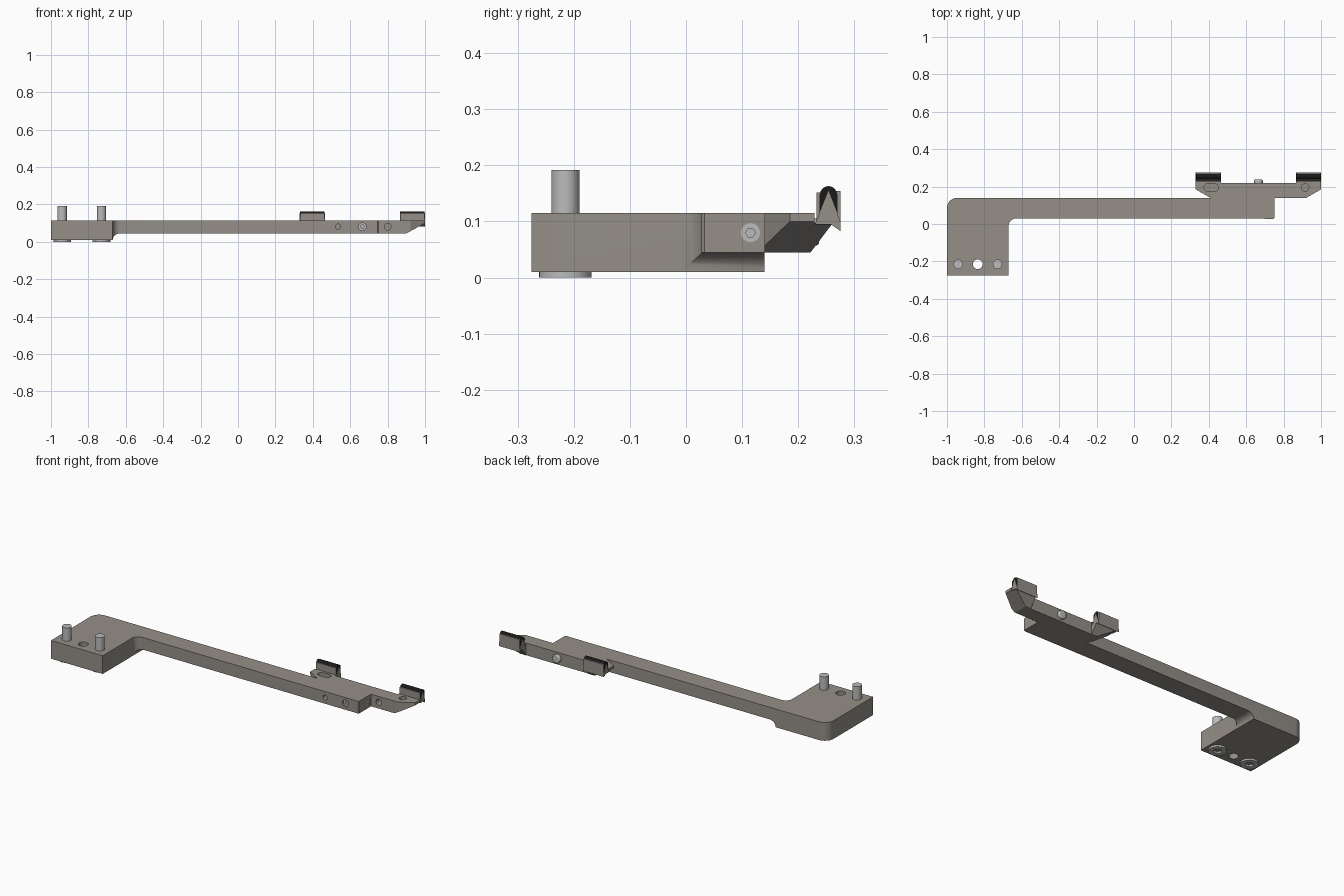
import bpy, bmesh
from math import sin, cos, pi
from mathutils import Vector

if "Cube" in bpy.data.objects:
    bpy.data.objects.remove(bpy.data.objects["Cube"])


def material(name, c):
    m = bpy.data.materials.new(name)
    m.diffuse_color = (*c, 1)
    m.use_nodes = True
    m.node_tree.nodes["Principled BSDF"].inputs["Base Color"].default_value = m.diffuse_color
    return m


BODY = material("warm_grey", (0.30, 0.275, 0.245))
STEEL = material("steel", (0.50, 0.50, 0.50))
BLACK = material("black_rubber", (0.01, 0.01, 0.01))
MID = 0.665  # centre of the jaw along x


def finish(name, bm, mat):
    bmesh.ops.recalc_face_normals(bm, faces=bm.faces[:])
    me = bpy.data.meshes.new(name)
    bm.to_mesh(me)
    bm.free()
    ob = bpy.data.objects.new(name, me)
    bpy.context.collection.objects.link(ob)
    me.materials.append(mat)
    return ob


def prism(name, pts, axis, lo, hi, mat=BODY):
    place = {'x': lambda a, b, t: (t, a, b), 'y': lambda a, b, t: (a, t, b),
             'z': lambda a, b, t: (a, b, t)}[axis]
    bm = bmesh.new()
    rings = [[bm.verts.new(place(a, b, t)) for a, b in pts] for t in (lo, hi)]
    for r in rings:
        bm.faces.new(r)
    n = len(pts)
    for i in range(n):
        j = (i + 1) % n
        bm.faces.new((rings[0][i], rings[0][j], rings[1][j], rings[1][i]))
    return finish(name, bm, mat)


def arc(cx, cy, r, a0, a1, n=8, ry=None):
    ry = ry or r
    return [(cx + r * cos((a0 + (a1 - a0) * i / n) * pi / 180),
             cy + ry * sin((a0 + (a1 - a0) * i / n) * pi / 180)) for i in range(n + 1)]


def circle(a, b, r, n=32):
    return arc(a, b, r, 0, 360, n)[:-1]


def rect(a0, a1, b0, b1):
    return [(a0, b0), (a1, b0), (a1, b1), (a0, b1)]


def select(ob):
    bpy.ops.object.select_all(action='DESELECT')
    ob.select_set(True)
    bpy.context.view_layer.objects.active = ob


def boolean(ob, other, op='DIFFERENCE'):
    m = ob.modifiers.new("cut", 'BOOLEAN')
    m.object, m.operation, m.solver = other, op, 'EXACT'
    select(ob)
    bpy.ops.object.modifier_apply(modifier=m.name)
    bpy.data.objects.remove(other)


def cut(ob, pts, axis, lo, hi):
    boolean(ob, prism("cutter", pts, axis, lo, hi))


def smooth(ob):
    select(ob)
    bpy.ops.object.shade_smooth_by_angle(angle=0.5)


# L-shaped bracket: mounting block and long arm
outline = ([(-1, -0.275), (-0.67, -0.275)] + arc(-0.63, -0.01, 0.04, 180, 90)
           + [(0.745, 0.028), (0.75, 0.033), (0.75, 0.14)] + arc(-0.945, 0.085, 0.055, 90, 180))
bracket = prism("bracket_arm", outline, 'z', 0.01, 0.115)
cut(bracket, [(-0.67, -0.1)] + arc(-0.63, 0.01, 0.04, 180, 90, ry=0.035)
    + [(0.9, 0.045), (0.9, -0.1)], 'y', -0.5, 0.5)
cut(bracket, circle(-0.835, -0.215, 0.026), 'z', -0.1, 0.3)
cut(bracket, circle(0.535, 0.081, 0.014), 'y', 0, 0.09)
cut(bracket, circle(MID, 0.081, 0.020), 'y', 0, 0.08)
cut(bracket, circle(0.115, 0.08, 0.017), 'x', 0.71, 0.8)
smooth(bracket)

# Mounting screws with hex sockets underneath
for side, x in (("left", -0.94), ("right", -0.73)):
    screw = prism(side + "_screw_shaft", circle(x, -0.215, 0.025), 'z', 0.10, 0.192, STEEL)
    smooth(screw)
    head = prism(side + "_screw_head", circle(x, -0.215, 0.047), 'z', 0, 0.03, STEEL)
    cut(head, circle(x, -0.215, 0.022, 6), 'z', -0.02, 0.02)
    smooth(head)

# Jaw bar, shaped by slicing a box with sloped planes
jaw = prism("jaw_bar", rect(0.33, 1.0, 0.14, 0.275), 'z', 0.045, 0.115)
bm = bmesh.new()
bm.from_mesh(jaw.data)
planes = [((0, 0.222, 0.045), (0, 0.050, -0.038))]
for s in (1, -1):
    planes += [((MID + s * 0.235, 0, 0.045), (s * 0.055, 0, -0.1)),
               ((MID + s * 0.335, 0.185, 0), (s * 0.04, -0.07, 0))]
for co, no in planes:
    r = bmesh.ops.bisect_plane(bm, geom=bm.verts[:] + bm.edges[:] + bm.faces[:],
                               plane_co=co, plane_no=Vector(no).normalized(), clear_outer=True)
    edges = [e for e in r["geom_cut"] if isinstance(e, bmesh.types.BMEdge)]
    bmesh.ops.contextual_create(bm, geom=edges)
bmesh.ops.recalc_face_normals(bm, faces=bm.faces[:])
bm.to_mesh(jaw.data)
bm.free()
cut(jaw, rect(0.465, 0.865, 0.22, 0.4), 'z', 0, 0.3)
cut(jaw, rect(0.2, 1.1, 0.229, 0.4), 'z', 0.098, 0.3)
cut(jaw, arc(0.395, 0.195, 0.02, 90, 270, 12) + arc(0.432, 0.195, 0.02, -90, 90, 12),
    'z', 0.085, 0.2)
cut(jaw, circle(0.915, 0.195, 0.02), 'z', 0.07, 0.2)
cut(jaw, circle(0.80, 0.081, 0.018), 'y', 0.1, 0.19)
smooth(jaw)

# Gripping ridges: grey wedge, rubber pad and thin side plates
pad = [(0.238, 0.096), (0.238, 0.145)] + arc(0.254, 0.145, 0.016, 180, 0, 12, ry=0.018) + [(0.270, 0.096)]
for side, x0 in (("left", 0.33), ("right", 0.865)):
    x1 = x0 + 0.135
    prism(side + "_ridge_wedge", [(0.230, 0.095), (0.254, 0.155), (0.275, 0.10),
                                  (0.275, 0.083), (0.258, 0.095)], 'x', x0, x1)
    smooth(prism(side + "_rubber_pad", pad, 'x', x0 + 0.002, x1 - 0.002, BLACK))
    prism(side + "_front_plate", rect(0.233, 0.239, 0.096, 0.152), 'x', x0 + 0.003, x1 - 0.003)
    prism(side + "_back_plate", rect(0.268, 0.275, 0.09, 0.154), 'x', x0 + 0.003, x1 - 0.003)

# Clamp bolt: rounded tip at the back, recessed socket at the front
tip = prism("clamp_bolt_tip", circle(MID, 0.081, 0.024), 'y', 0.20, 0.237, STEEL)
b = tip.modifiers.new("round", 'BEVEL')
b.width, b.segments = 0.005, 2
smooth(tip)

# Set screws with hex sockets
sockets = [("front_set_screw", MID, 0.081, 0.0205, 'y', 0.04, 0.082, 0.0, 0.06),
           ("end_set_screw", 0.115, 0.08, 0.0175, 'x', 0.70, 0.748, 0.725, 0.8)]
for name, a, c, r, axis, lo, hi, clo, chi in sockets:
    ob = prism(name, circle(a, c, r), axis, lo, hi, STEEL)
    cut(ob, circle(a, c, r * 0.5, 6), axis, clo, chi)
    smooth(ob)
